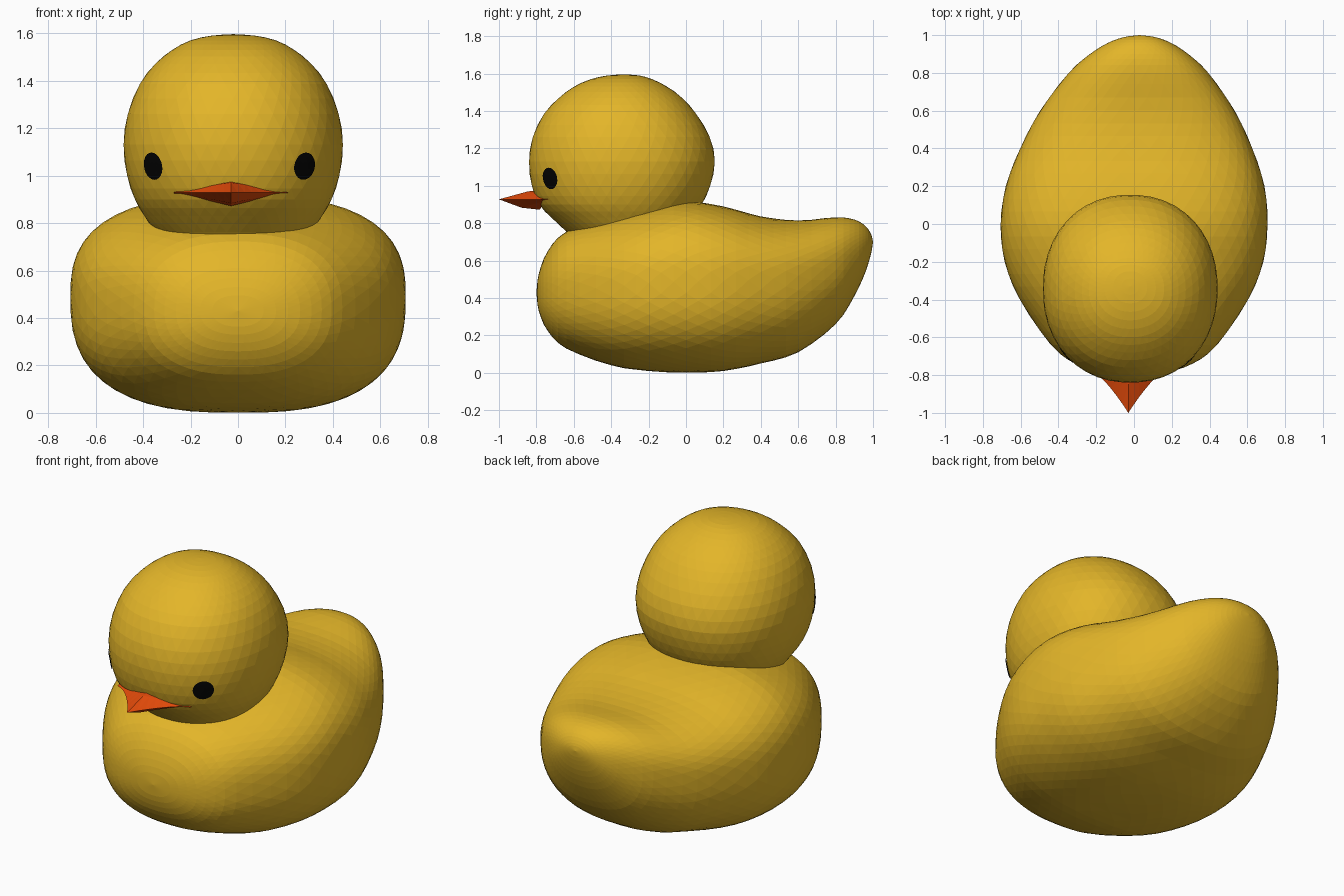
import bpy, bmesh, math
from mathutils import Vector
from mathutils.bvhtree import BVHTree

if "Cube" in bpy.data.objects:
    bpy.data.objects.remove(bpy.data.objects["Cube"], do_unlink=True)


def material(name, colour):
    mat = bpy.data.materials.new(name)
    mat.use_nodes = True
    mat.diffuse_color = (*colour, 1)
    mat.node_tree.nodes["Principled BSDF"].inputs["Base Color"].default_value = (*colour, 1)
    return mat


yellow = material("duckling yellow", (0.77, 0.465, 0.022))
orange = material("beak orange", (0.78, 0.07, 0.003))
black = material("eye black", (0.001, 0.001, 0.001))


def finish(name, bm, mat):
    bmesh.ops.recalc_face_normals(bm, faces=bm.faces)
    bmesh.ops.triangulate(bm, faces=bm.faces)
    mesh = bpy.data.meshes.new(name)
    bm.to_mesh(mesh)
    bm.free()
    mesh.materials.append(mat)
    obj = bpy.data.objects.new(name, mesh)
    bpy.context.collection.objects.link(obj)
    return obj


def resample(stations, steps):
    """Catmull-Rom curve through a list of equal-length tuples."""
    pts = [Vector(s) for s in stations]
    pts = [2 * pts[0] - pts[1]] + pts + [2 * pts[-1] - pts[-2]]
    out = []
    for a, b, c, d in zip(pts, pts[1:], pts[2:], pts[3:]):
        for i in range(steps):
            t = i / steps
            out.append(b + (c - a) * (t / 2) + (2 * a - 5 * b + 4 * c - d) * (t * t / 2)
                       + (3 * b - a - 3 * c + d) * (t ** 3 / 2))
    return out + [pts[-2]]


def squircle(angle, power):
    """Point on a unit superellipse; power 2 is a circle, higher is squarer."""
    return [math.copysign(abs(v) ** (2 / power), v) for v in (math.cos(angle), math.sin(angle))]


def loft(name, stations, ring_point, segments, steps, mat):
    """Skin rings between two poles; ring_point maps a station and an angle to a position."""
    bm = bmesh.new()
    rows = resample(stations, steps)
    rings = [[bm.verts.new(ring_point(row, math.tau * (i + k % 2 / 2) / segments))
              for i in range(segments)] for k, row in enumerate(rows[1:-1])]
    first, last = (bm.verts.new(ring_point(r, 0)) for r in (rows[0], rows[-1]))
    for k, (r, s) in enumerate(zip(rings, rings[1:])):
        for i in range(segments):
            j = (i + 1) % segments
            # staggered rings give an even triangle net
            if k % 2 == 0:
                bm.faces.new((r[i], r[j], s[i]))
                bm.faces.new((r[j], s[j], s[i]))
            else:
                bm.faces.new((r[i], r[j], s[j]))
                bm.faces.new((r[i], s[j], s[i]))
    for i in range(segments):
        j = (i + 1) % segments
        bm.faces.new((first, rings[0][j], rings[0][i]))
        bm.faces.new((last, rings[-1][i], rings[-1][j]))
    return finish(name, bm, mat)


# Body: y, top, bottom, height of widest point, half width
body_stations = [
    (-.8, .43, .43, .43, 0), (-.787, .53, .33, .43, .16), (-.74, .65, .225, .43, .31),
    (-.64, .755, .13, .44, .44), (-.4, .835, .04, .46, .605), (-.2, .885, .01, .48, .685),
    (0, .917, 0, .49, .707), (.2, .89, .01, .49, .685), (.4, .837, .05, .5, .615),
    (.6, .815, .11, .52, .515), (.8, .832, .26, .58, .37), (.9, .82, .41, .63, .26),
    (.96, .785, .54, .66, .165), (.99, .74, .64, .69, .08), (1, .7, .7, .7, 0)]


def body_point(row, angle):
    y, top, bottom, mid, half = row
    c, s = squircle(angle, 2.65 - .5 * y * y)
    reach = top - mid if s > 0 else mid - bottom
    return (.03 * max(y, 0) + half * c, y, mid + reach * s)


body = loft("body", body_stations, body_point, 48, 3, yellow)

# Head: z, front y, back y, half width
head_stations = [
    (.62, -.34, -.34, 0), (.64, -.5, -.18, .15), (.69, -.58, -.08, .25),
    (.76, -.645, -.01, .325), (.83, -.72, .04, .375), (.9, -.785, .085, .415),
    (1, -.825, .13, .448), (1.13, -.84, .155, .463), (1.26, -.82, .128, .445),
    (1.385, -.76, .055, .395), (1.47, -.68, -.02, .33), (1.53, -.6, -.1, .257),
    (1.57, -.51, -.18, .18), (1.59, -.42, -.25, .09), (1.596, -.33, -.33, 0)]


def head_point(row, angle):
    z, front, back, half = row
    c, s = squircle(angle, 2.15)
    return (half * c - .02, (front + back) / 2 + (back - front) / 2 * s, z)


head = loft("head", head_stations, head_point, 44, 2, yellow)

# Beak: upper root, sharp rim, lower bulge and lower root swept across the face
bm = bmesh.new()
columns = []
count = 16
for i in range(count + 1):
    u = 2 * i / count - 1
    k = 1 - abs(u)
    x = .24 * u - .03
    root = -.78 + .09 * u * u
    rim = -.75 - .25 * k ** 1.5
    columns.append([bm.verts.new(p) for p in (
        (x, root, .935 + .043 * k ** .8),
        (x, rim * .3 + root * .7, .933 + .037 * k),
        (x, rim, .928),
        (x, rim * .45 + root * .55, .925 - .042 * k ** 1.3),
        (x, root, .922 - .05 * k ** 1.2))])
for a, b in zip(columns, columns[1:]):
    for j in range(5):
        n = (j + 1) % 5
        bm.faces.new((a[j], a[n], b[n], b[j]))
bm.faces.new(columns[0])
bm.faces.new(columns[-1])
finish("beak", bm, orange)

# Eyes: thin round plates laid on the head surface
tree = BVHTree.FromPolygons([v.co for v in head.data.vertices],
                            [p.vertices for p in head.data.polygons])
for name, x in (("right_eye", -.357), ("left_eye", .28)):
    spot = tree.ray_cast(Vector((x, -2, 1.04)), Vector((0, 1, 0)))[0]
    out = (spot - Vector((-.02, -.34, 1.1))).normalized()
    side = out.cross(Vector((0, 0, 1))).normalized()
    up = side.cross(out)
    bm = bmesh.new()
    bmesh.ops.create_circle(bm, cap_ends=True, segments=24, radius=.058)
    bmesh.ops.poke(bm, faces=bm.faces)
    bmesh.ops.subdivide_edges(bm, edges=bm.edges, cuts=2, use_grid_fill=True)
    for v in bm.verts:
        flat = spot + side * v.co.x + up * v.co.y
        v.co = tree.ray_cast(flat + out, -out)[0] + out * .005
    finish(name, bm, black)
